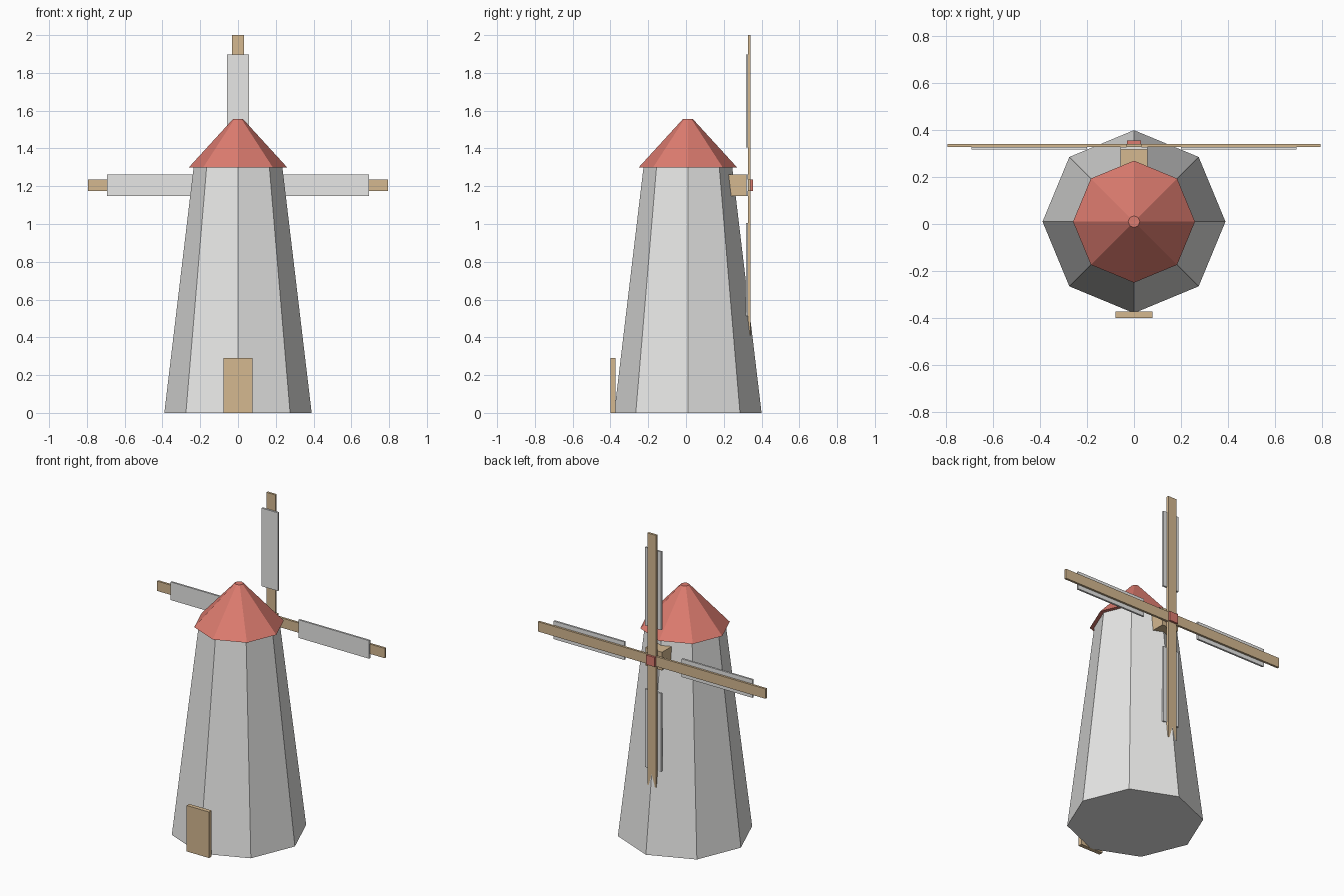
import bpy
import math
from mathutils import Matrix, Vector

if "Cube" in bpy.data.objects:
    bpy.data.objects.remove(bpy.data.objects["Cube"], do_unlink=True)


def material(name, rgb):
    mat = bpy.data.materials.new(name)
    mat.use_nodes = True
    mat.diffuse_color = (*rgb, 1)
    mat.node_tree.nodes["Principled BSDF"].inputs["Base Color"].default_value = (*rgb, 1)
    return mat


STONE = material("pale grey", (0.8, 0.8, 0.79))
WOOD = material("tan wood", (0.66, 0.48, 0.28))
RED = material("brick red", (0.72, 0.2, 0.16))

TOWER_Y = 0.01
HUB = Vector((0, 0.335, 1.205))


def finish(name, mat):
    obj = bpy.context.object
    obj.name = name
    obj.data.name = name
    obj.data.materials.append(mat)
    return obj


def frustum(name, r1, r2, z1, z2, mat):
    """Eight-sided tapered body with corners on the x and y axes."""
    bpy.ops.mesh.primitive_cone_add(vertices=8, radius1=r1, radius2=r2, depth=z2 - z1,
                                    location=(0, TOWER_Y, (z1 + z2) / 2))
    return finish(name, mat)


def box(name, low, high, mat, turn=None):
    """Box between two corners, optionally transformed by a matrix."""
    low, high = Vector(low), Vector(high)
    bpy.ops.mesh.primitive_cube_add(size=1)
    obj = finish(name, mat)
    obj.data.transform(Matrix.Translation((low + high) / 2) @ Matrix.Diagonal((*(high - low), 1)))
    if turn:
        obj.data.transform(turn)
    return obj


# Tower, roof and door
frustum("tower", 0.39, 0.235, 0, 1.3, STONE)
frustum("roof", 0.26, 0.025, 1.3, 1.557, RED)
box("door", (-0.078, -0.4, 0), (0.078, -0.374, 0.29), WOOD)

# Axle block reaching out of the back of the tower, with the hub cap
box("axle_block", (-0.058, 0.12, 1.148), (0.058, 0.322, 1.263), WOOD)
box("hub_cap", (-0.03, 0.32, 1.175), (0.03, 0.355, 1.235), RED)

# Four arms, each carrying a sail board on the tower side
for i, side in enumerate(("top", "left", "bottom", "right")):
    turn = Matrix.Translation(HUB) @ Matrix.Rotation(i * math.pi / 2, 4, "Y")
    box(side + "_arm", (-0.031, -0.007, 0), (0.031, 0.007, 0.795), WOOD, turn)
    box(side + "_sail", (-0.057, -0.018, 0.2), (0.057, -0.006, 0.693), STONE, turn)
